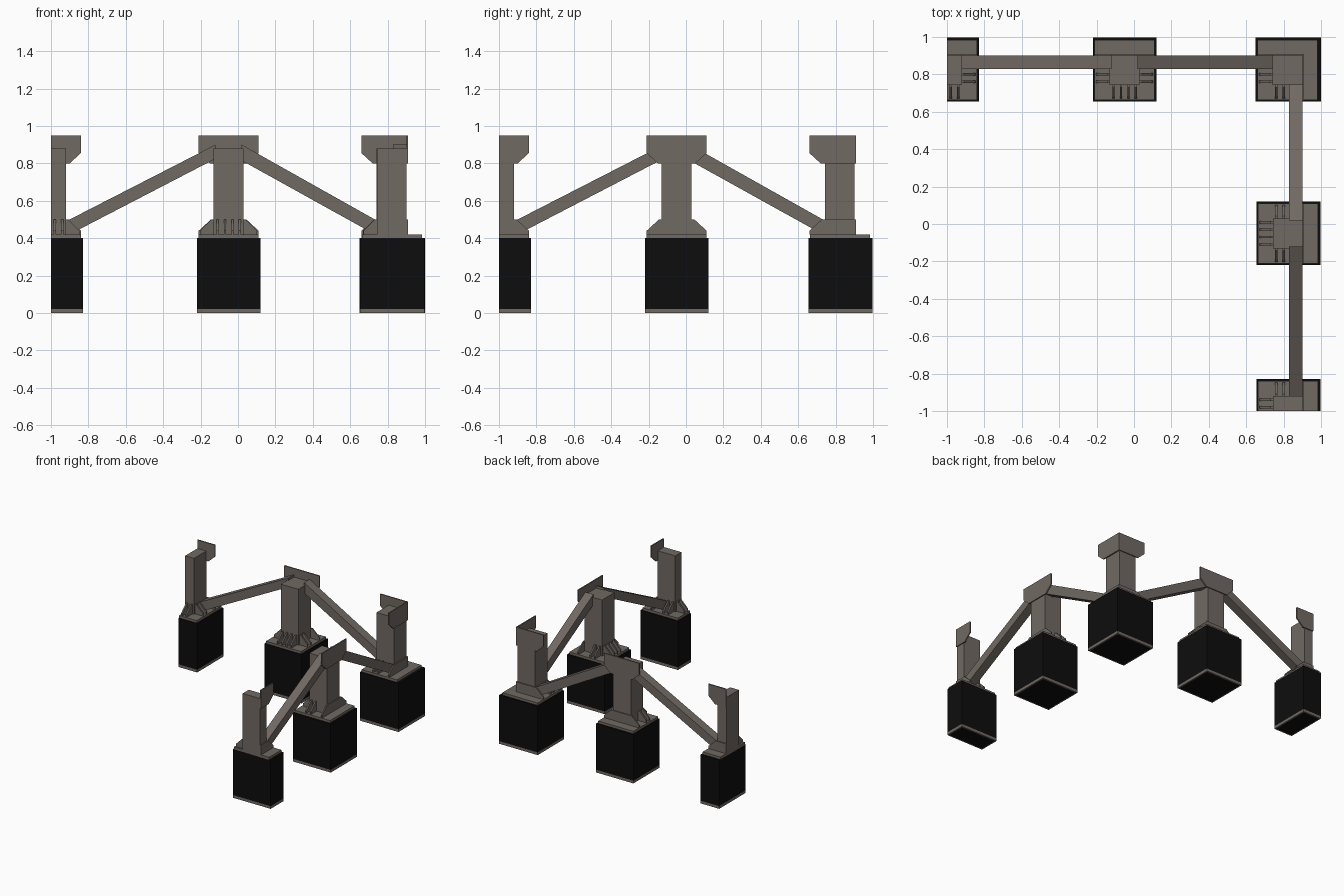
import bpy, bmesh

if "Cube" in bpy.data.objects:
    bpy.data.objects.remove(bpy.data.objects["Cube"])


def material(name, rgb):
    m = bpy.data.materials.new(name)
    m.diffuse_color = (*rgb, 1)
    m.use_nodes = True
    m.node_tree.nodes["Principled BSDF"].inputs["Base Color"].default_value = m.diffuse_color
    return m


BROWN = material("weathered brown steel", (0.165, 0.142, 0.124))
BLACK = material("black foundation", (0.004, 0.004, 0.004))


def finish(name, bm, mats, swap):
    """Optionally mirror the part over the x = y diagonal, then make an object."""
    if swap:
        for v in bm.verts:
            v.co.x, v.co.y = v.co.y, v.co.x
    bmesh.ops.recalc_face_normals(bm, faces=bm.faces)
    me = bpy.data.meshes.new(name)
    bm.to_mesh(me)
    bm.free()
    for m in mats:
        me.materials.append(m)
    ob = bpy.data.objects.new(name, me)
    bpy.context.collection.objects.link(ob)
    return ob


def prism(name, pts, y0, y1, swap=False):
    """Extrude an x-z outline from y0 to y1."""
    bm = bmesh.new()
    f = bm.faces.new([bm.verts.new((x, y0, z)) for x, z in pts])
    ext = bmesh.ops.extrude_face_region(bm, geom=[f])["geom"]
    bmesh.ops.translate(bm, vec=(0, y1 - y0, 0),
                        verts=[g for g in ext if isinstance(g, bmesh.types.BMVert)])
    return finish(name, bm, [BROWN], swap)


def box(name, x0, x1, y0, y1, z0, z1, swap=False):
    return prism(name, [(x0, z0), (x1, z0), (x1, z1), (x0, z1)], y0, y1, swap)


def block(name, x0, x1, y0, y1, swap):
    """Black foundation with a thin brown band and rim at the bottom."""
    bm = bmesh.new()
    bmesh.ops.create_cube(bm, size=1)
    for v in bm.verts:
        v.co = (x1 if v.co.x > 0 else x0, y1 if v.co.y > 0 else y0,
                0.4 if v.co.z > 0 else 0)
    bmesh.ops.bisect_plane(bm, geom=bm.verts[:] + bm.edges[:] + bm.faces[:],
                           plane_co=(0, 0, 0.022), plane_no=(0, 0, 1))
    bottom = [f for f in bm.faces if f.calc_center_median().z < 0.001]
    bmesh.ops.inset_region(bm, faces=bottom, thickness=0.014)
    for f in bm.faces:
        f.material_index = 1 if f.calc_center_median().z < 0.02 and f not in bottom else 0
    finish(name, bm, [BLACK, BROWN], swap)


# Outlines of the gusset plates; cut marks sides without a flare
def low_gusset(l, r, cl, cr):
    left = [(l, 0.50), (l, 0.42)] if cl else [(l + 0.065, 0.50), (l, 0.44), (l, 0.42)]
    right = [(r, 0.42), (r, 0.50)] if cr else [(r, 0.42), (r, 0.44), (r - 0.065, 0.50)]
    return left + right


def top_gusset(l, r, cl, cr):
    left = [(l, 0.95), (l, 0.80)] if cl else [(l, 0.95), (l, 0.855), (l + 0.06, 0.80)]
    right = [(r, 0.80), (r, 0.95)] if cr else [(r - 0.06, 0.80), (r, 0.855), (r, 0.95)]
    return left + right


def fin_along_x(name, xc, d, y, swap):
    prism(name, [(xc, 0.42), (xc + d * 0.072, 0.42), (xc + d * 0.072, 0.44),
                 (xc + d * 0.012, 0.50), (xc, 0.50)], y - 0.006, y + 0.006, swap)


def support(name, c, kind, swap):
    """One column on its foundation; kind is mid, end (cut at -1) or corner."""
    end, corner = kind == "end", kind == "corner"
    lo = lambda v: max(v, -1.0)
    block(name + "_foundation", lo(c - 0.17), 1.0 if corner else c + 0.17, 0.655, 0.997, swap)
    box(name + "_base_plate", lo(c - 0.16), c + 0.16, 0.663, 0.983, 0.398, 0.42, swap)
    box(name + "_column", lo(c - 0.08), c + 0.08, 0.742, 0.902, 0.41, 0.88, swap)
    l, r = lo(c - 0.16), 0.91 if corner else c + 0.16
    sides = [False] if not corner else [False, True]
    for s in sides:
        prism(name + "_lower_gusset", low_gusset(l, r, end, corner), 0.90, 0.91, s != swap)
        prism(name + "_top_gusset", top_gusset(l, r, end, corner), 0.90, 0.91, s != swap)
    # Stiffener fins beside the column
    for y in (0.76, 0.80):
        if not end:
            fin_along_x(name + "_side_fin", c - 0.08, -1, y, swap)
        if not corner:
            fin_along_x(name + "_side_fin", c + 0.08, 1, y, swap)
    # Stiffener fins on the inner face
    for o in (-0.06, -0.02, 0.02, 0.06):
        x = c + o
        if x < -0.995 or (corner and o > 0):
            continue
        fin_along_x_swapped = not swap
        prism(name + "_inner_fin", [(0.742, 0.42), (0.67, 0.42), (0.67, 0.44),
                                    (0.73, 0.50), (0.742, 0.50)],
              x - 0.006, x + 0.006, fin_along_x_swapped)


# Corner support, then the two matching arms
support("corner", 0.82, "corner", False)
for swap, arm in ((False, "back"), (True, "right")):
    support(arm + "_middle", -0.05, "mid", swap)
    support(arm + "_end", -1.0, "end", swap)
    # Diagonal braces
    prism(arm + "_long_brace", [(-0.93, 0.405), (-0.12, 0.825), (-0.12, 0.90), (-0.93, 0.485)],
          0.828, 0.90, swap)
    prism(arm + "_short_brace", [(0.75, 0.41), (0.75, 0.49), (0.02, 0.90), (0.02, 0.815)],
          0.828, 0.90, swap)
